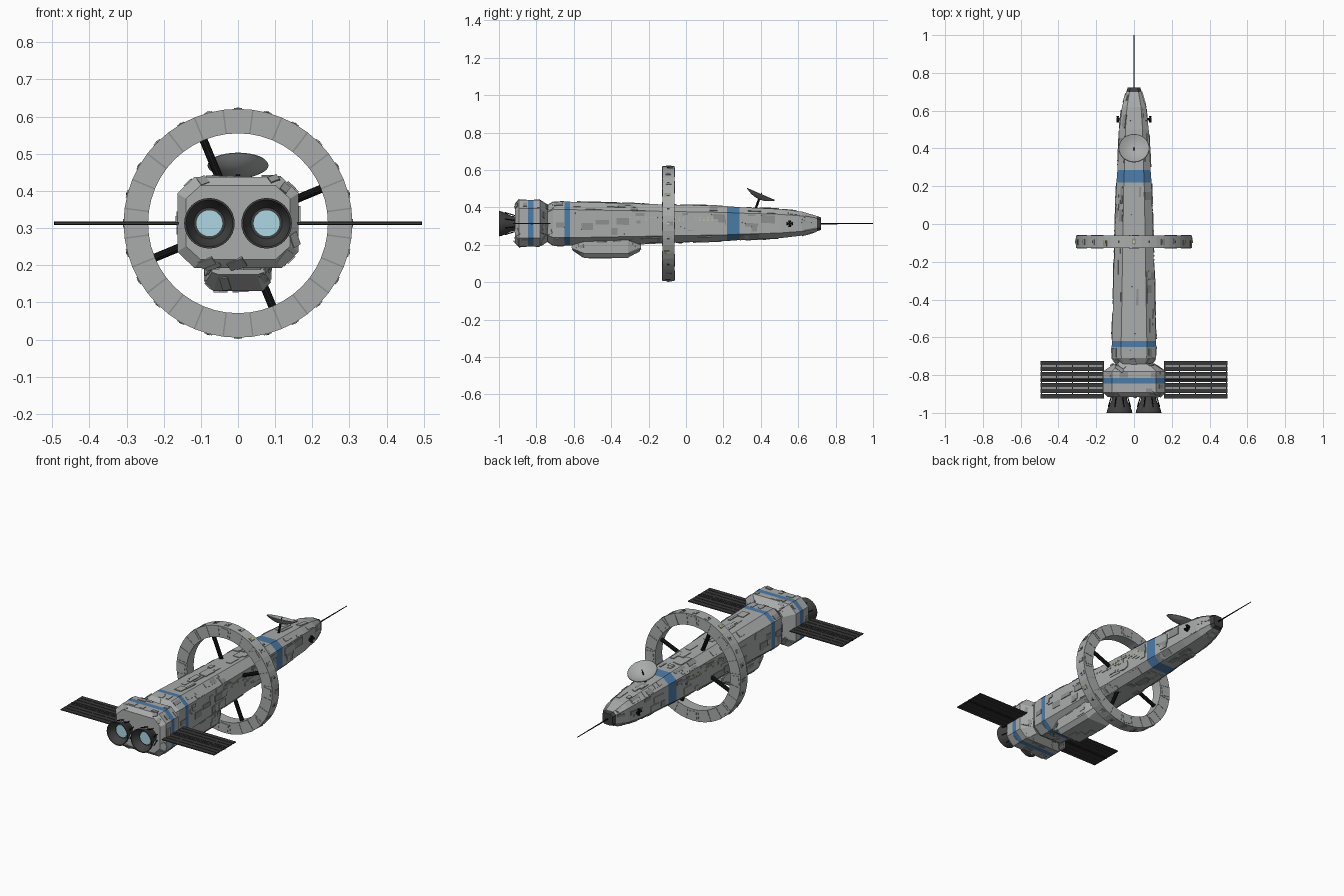
import bpy, bmesh, math, random
from mathutils import Vector, Matrix

random.seed(7)
if "Cube" in bpy.data.objects:
    bpy.data.objects.remove(bpy.data.objects["Cube"])

CZ = 0.313          # height of the main axis
RING_Y = -0.094


def material(name, r, g, b):
    m = bpy.data.materials.new(name)
    m.use_nodes = True
    m.diffuse_color = (r, g, b, 1)
    m.node_tree.nodes["Principled BSDF"].inputs["Base Color"].default_value = (r, g, b, 1)
    return m


GREY = material("hull grey", 0.40, 0.41, 0.41)
MID = material("panel grey", 0.27, 0.28, 0.28)
BLUE = material("stripe blue", 0.07, 0.20, 0.40)
DARK = material("engine dark grey", 0.05, 0.05, 0.05)
SOLAR = material("solar charcoal", 0.04, 0.04, 0.042)
BLACK = material("strut black", 0.008, 0.008, 0.008)
GLOW = material("engine glow", 0.42, 0.68, 0.78)
YELLOW = material("window yellow", 0.65, 0.60, 0.25)


def finish(name, bm, *mats, smooth=False):
    bmesh.ops.recalc_face_normals(bm, faces=bm.faces)
    me = bpy.data.meshes.new(name)
    bm.to_mesh(me)
    bm.free()
    ob = bpy.data.objects.new(name, me)
    bpy.context.collection.objects.link(ob)
    for m in mats:
        me.materials.append(m)
    if smooth:
        bpy.context.view_layer.objects.active = ob
        ob.select_set(True)
        bpy.ops.object.shade_smooth_by_angle(angle=math.radians(40))
        ob.select_set(False)
    return ob


def bridge(bm, a, b):
    n = len(a)
    return [bm.faces.new((a[i], a[(i + 1) % n], b[(i + 1) % n], b[i])) for i in range(n)]


def add_box(bm, size, matrix, index=0):
    new = bmesh.ops.create_cube(bm, size=1, matrix=matrix @ Matrix.Diagonal((*size, 1)))
    for f in {f for v in new["verts"] for f in v.link_faces}:
        f.material_index = index


def add_rod(bm, p, q, r1, r2=None, sides=8):
    p, q = Vector(p), Vector(q)
    m = Matrix.Translation((p + q) / 2) @ (q - p).to_track_quat('Z', 'Y').to_matrix().to_4x4()
    bmesh.ops.create_cone(bm, cap_ends=True, segments=sides, radius1=r1,
                          radius2=r1 if r2 is None else r2, depth=(q - p).length, matrix=m)


def loft(sections, z, cut_x, cut_z):
    """Chamfered box sections (y, half width, half height) joined along y."""
    bm = bmesh.new()
    rings = []
    for y, w, h in sections:
        a, b = w * (1 - cut_x), h * (1 - cut_z)
        pts = [(a, h), (w, b), (w, -b), (a, -h), (-a, -h), (-w, -b), (-w, b), (-a, h)]
        rings.append([bm.verts.new((px, y, z + pz)) for px, pz in pts])
    for a, b in zip(rings, rings[1:]):
        bridge(bm, a, b)
    bm.faces.new(rings[0])
    bm.faces.new(rings[-1])
    return bm


def plates(name, source, count, wide, long, high):
    """Scatter low hull plates over the side faces of a lofted body."""
    bm = bmesh.new()
    faces = [f for f in source.data.polygons if len(f.vertices) == 4 and f.material_index == 0]
    for f in random.choices(faces, weights=[f.area for f in faces], k=count):
        a, b, c, d = [source.data.vertices[i].co for i in f.vertices]
        if abs((b - a).y) > abs((d - a).y):
            a, b, c, d = b, c, d, a
        w, l = random.uniform(*wide), random.uniform(*long)
        w, l = min(w, (b - a).length * 0.8), min(l, (d - a).length * 0.8)
        mu, mv = 0.5 * w / (b - a).length, 0.5 * l / (d - a).length
        u, v = random.uniform(mu, 1 - mu), random.uniform(mv, 1 - mv)
        pos = a.lerp(b, u).lerp(d.lerp(c, u), v)
        n = f.normal.normalized()
        t = ((d - a) - n * n.dot(d - a)).normalized()
        m = Matrix((t.cross(n), t, n)).transposed().to_4x4()
        m.translation = pos
        add_box(bm, (w, l, 2 * random.uniform(*high)), m, int(random.random() < 0.3))
    return finish(name, bm, GREY, MID)


def lathe(name, profile, origin, axis, mat, segs=32):
    bm = bmesh.new()
    m = Matrix.Translation(origin) @ Vector(axis).to_track_quat('Z', 'Y').to_matrix().to_4x4()
    rings = []
    for r, h in profile:
        angles = [math.tau * i / segs for i in range(segs)]
        rings.append([bm.verts.new(m @ Vector((r * math.cos(t), r * math.sin(t), h))) for t in angles])
    for a, b in zip(rings, rings[1:]):
        bridge(bm, a, b)
    bm.faces.new(rings[0])
    bm.faces.new(rings[-1])
    return finish(name, bm, mat, smooth=True)


# Main hull with blue bands and a dark nose
bm = loft([(y, r, r) for y, r in [(-0.75, 0.09), (-0.71, 0.116), (-0.65, 0.118), (-0.62, 0.117),
           (0.22, 0.093), (0.285, 0.088), (0.5, 0.078), (0.62, 0.064), (0.7, 0.041), (0.722, 0.033)]],
          CZ, 0.42, 0.36)
for f in bm.faces:
    y = f.calc_center_median().y
    f.material_index = 1 if -0.65 < y < -0.62 or 0.22 < y < 0.285 else 2 if y > 0.7 else 0
hull = finish("hull", bm, GREY, BLUE, DARK)
plates("hull_plates", hull, 230, (0.012, 0.045), (0.02, 0.09), (0.002, 0.005))

# Engine block with a blue band
bm = loft([(-0.915, 0.14, 0.10), (-0.893, 0.163, 0.123), (-0.845, 0.163, 0.123),
           (-0.815, 0.163, 0.123), (-0.78, 0.163, 0.123), (-0.74, 0.105, 0.095)], CZ + 0.002, 0.28, 0.36)
for f in bm.faces:
    f.material_index = int(-0.845 < f.calc_center_median().y < -0.815)
block = finish("engine_block", bm, GREY, BLUE)
plates("engine_block_plates", block, 45, (0.02, 0.05), (0.012, 0.035), (0.002, 0.005))

# Belly pod
bm = loft([(-0.61, 0.07, 0.015), (-0.545, 0.088, 0.06), (-0.31, 0.088, 0.06), (-0.24, 0.06, 0.012)],
          0.19, 0.25, 0.4)
pod = finish("belly_pod", bm, GREY)
plates("belly_pod_plates", pod, 40, (0.012, 0.04), (0.02, 0.07), (0.002, 0.004))

# Twin engines with glowing cores and bracing rods
for side, x in (("left", 0.077), ("right", -0.077)):
    lathe(side + "_nozzle", [(0.038, 0), (0.042, 0.025), (0.055, 0.05), (0.065, 0.075), (0.068, 0.09),
          (0.063, 0.09), (0.055, 0.065), (0.042, 0.045)], (x, -0.91, CZ), (0, -1, 0), DARK)
    lathe(side + "_engine_core", [(0.035, 0), (0.035, 0.006)], (x, -0.953, CZ), (0, -1, 0), GLOW)
    bm = bmesh.new()
    for i in range(8):
        t = math.tau * (i + 0.5) / 8
        c, s = math.cos(t), math.sin(t)
        add_rod(bm, (x + 0.045 * c, -0.91, CZ + 0.045 * s), (x + 0.064 * c, -0.968, CZ + 0.064 * s), 0.003, sides=5)
    finish(side + "_nozzle_braces", bm, BLACK)

# Rotating habitat ring
bm = bmesh.new()
loops = []
for i in range(48):
    t = math.tau * i / 48
    loops.append([bm.verts.new((r * math.cos(t), RING_Y + y, CZ + r * math.sin(t)))
                  for r, y in ((0.308, -0.032), (0.308, 0.032), (0.242, 0.032), (0.242, -0.032))])
for a, b in zip(loops, loops[1:] + loops[:1]):
    bridge(bm, a, b)
finish("habitat_ring", bm, GREY)

# Ring seams, raised panels, rim windows
bm = bmesh.new()
for i in range(24):
    turn = Matrix.Translation((0, RING_Y, CZ)) @ Matrix.Rotation(math.tau * (i + 0.5) / 24, 4, 'Y')
    add_box(bm, (0.064, 0.067, 0.004), turn @ Matrix.Translation((0.275, 0, 0)), 1)
    rim = turn @ Matrix.Rotation(math.tau / 48, 4, 'Y')
    add_box(bm, (0.006, 0.03, 0.022), rim @ Matrix.Translation((0.307, random.uniform(-0.01, 0.01), 0)), i % 2)
    add_box(bm, (0.007, 0.014, 0.008), rim @ Matrix.Translation((0.308, 0, 0)), 2 if i % 2 else 3)
    if i % 3 == 0:
        add_box(bm, (0.045, 0.069, 0.05), turn @ Matrix.Translation((0.273, 0, 0.036)), 0)
finish("ring_panels", bm, GREY, MID, YELLOW, DARK)

# Ring spokes
bm = bmesh.new()
for i in range(4):
    t = math.radians(22.5 + 90 * i)
    c, s = math.cos(t), math.sin(t)
    add_rod(bm, (0.05 * c, RING_Y, CZ + 0.05 * s), (0.25 * c, RING_Y, CZ + 0.25 * s), 0.011, sides=10)
finish("ring_spokes", bm, BLACK)

# Solar wings made of slats on a central boom
for side, sx in (("left", 1), ("right", -1)):
    bm = bmesh.new()
    for i in range(7):
        add_box(bm, (0.335, 0.0245, 0.006), Matrix.Translation((sx * 0.3265, -0.825 + (i - 3) * 0.029, CZ)))
    for x in (0.163, 0.24, 0.325, 0.41, 0.49):
        add_box(bm, (0.006, 0.198, 0.005), Matrix.Translation((sx * x, -0.825, CZ)))
    finish(side + "_solar_wing", bm, SOLAR)
    bm = bmesh.new()
    add_rod(bm, (sx * 0.15, -0.825, CZ), (sx * 0.495, -0.825, CZ), 0.005)
    finish(side + "_wing_boom", bm, BLACK)

# Dish antenna on its mast
axis = Vector((0, 0.4, 0.92)).normalized()
base = Vector((0, 0.39, 0.443))
outer = [(0.082 * k, 0.028 * k * k) for k in (0.05, 0.3, 0.55, 0.8, 1)]
inner = [(r * 0.97, h + 0.003) for r, h in reversed(outer)]
lathe("dish", outer + inner, base, axis, GREY)
bm = bmesh.new()
add_rod(bm, (0, 0.37, 0.385), base, 0.006)
add_rod(bm, base, base + axis * 0.04, 0.004, 0.002)
finish("dish_mast", bm, BLACK)

# Nose antenna
bm = bmesh.new()
add_rod(bm, (0, 0.715, CZ), (0, 1, CZ), 0.004, 0.002)
finish("nose_antenna", bm, BLACK)

# Steering thrusters: four small cones on a stub, each side
for side, sx in (("left", 1), ("right", -1)):
    bm = bmesh.new()
    hub = Vector((sx * 0.086, 0.555, CZ))
    add_rod(bm, (sx * 0.06, 0.555, CZ), hub + Vector((sx * 0.005, 0, 0)), 0.006)
    for d in ((0, 1, 0), (0, -1, 0), (0, 0, 1), (0, 0, -1)):
        add_rod(bm, hub, hub + Vector(d) * 0.018, 0.003, 0.008)
    finish(side + "_steering_thruster", bm, BLACK)

# Hull windows along both flanks
bm = bmesh.new()
for sx in (1, -1):
    for row in (0.332, 0.347):
        for i in range(22):
            if random.random() < 0.45:
                y = -0.3 + 0.022 * i
                x = 0.117 + (y + 0.62) * (0.093 - 0.117) / 0.84
                add_box(bm, (0.009, 0.009, 0.005), Matrix.Translation((sx * x, y, row)))
finish("hull_windows", bm, YELLOW)
